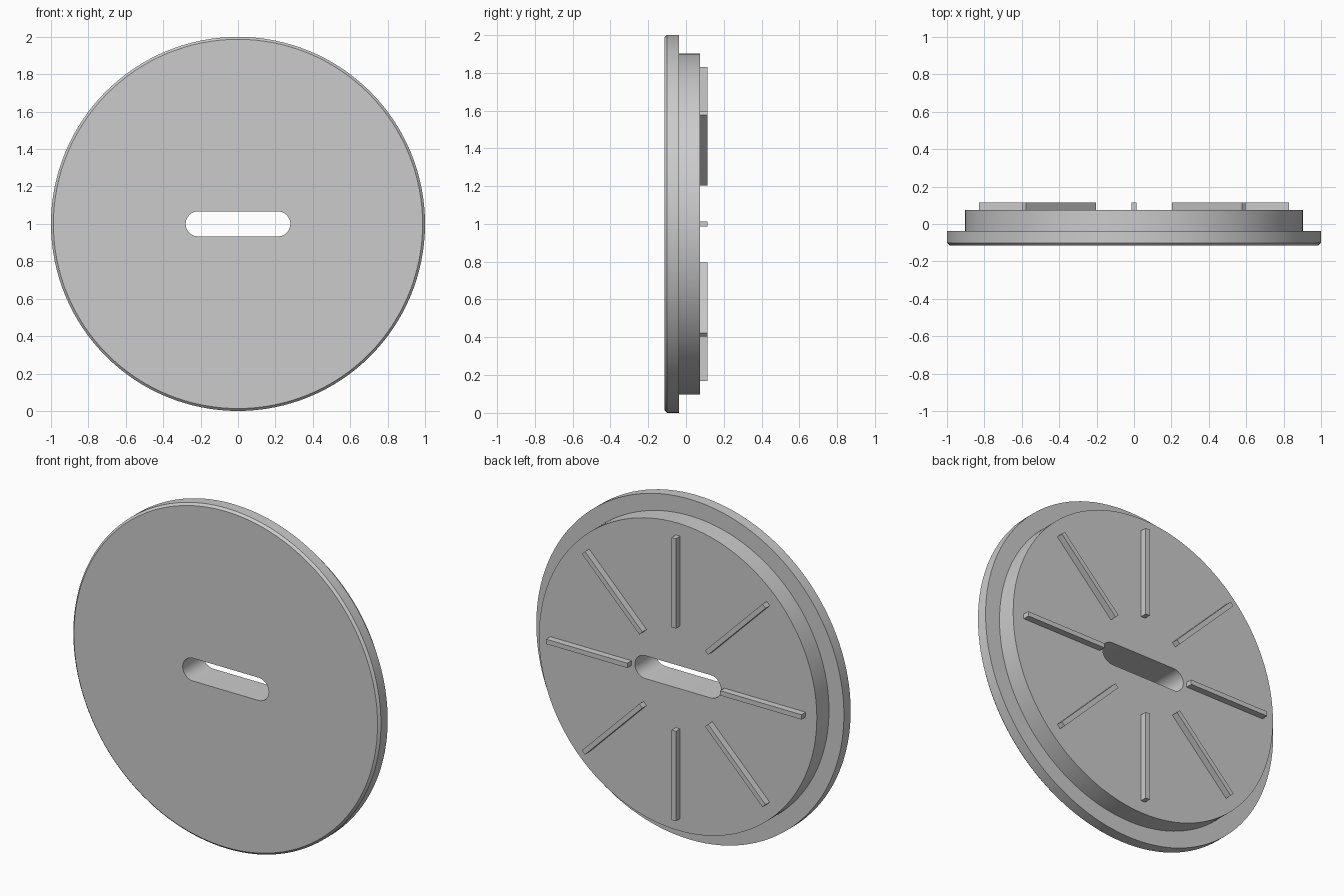
import bpy, bmesh
from math import pi, sin, cos
from mathutils import Matrix

if "Cube" in bpy.data.objects:
    bpy.data.objects.remove(bpy.data.objects["Cube"])

CZ = 1.0      # height of the disc centre
SEG = 128


def make_object(name, bm):
    bmesh.ops.recalc_face_normals(bm, faces=bm.faces)
    mesh = bpy.data.meshes.new(name)
    bm.to_mesh(mesh)
    bm.free()
    obj = bpy.data.objects.new(name, mesh)
    bpy.context.collection.objects.link(obj)
    return obj


def loft(name, rings):
    """Join equal-length rings of points and cap both ends."""
    bm = bmesh.new()
    loops = [[bm.verts.new(p) for p in ring] for ring in rings]
    n = len(loops[0])
    for a, b in zip(loops, loops[1:]):
        for i in range(n):
            j = (i + 1) % n
            bm.faces.new((a[i], a[j], b[j], b[i]))
    bm.faces.new(loops[0])
    bm.faces.new(loops[-1])
    return make_object(name, bm)


def circle(r, y):
    return [(r * cos(2 * pi * i / SEG), y, CZ + r * sin(2 * pi * i / SEG))
            for i in range(SEG)]


def slot(y, half=0.28, r=0.067, steps=16):
    pts = []
    for side, start in ((1, -pi / 2), (-1, pi / 2)):
        for i in range(steps + 1):
            a = start + pi * i / steps
            pts.append((side * (half - r) + r * cos(a), y, CZ + r * sin(a)))
    return pts


# stepped disc: chamfered flange in front, smaller plug behind
profile = [(0.987, -0.114), (1.0, -0.101), (1.0, -0.038),
           (0.903, -0.038), (0.903, 0.075)]
disc = loft("stepped_disc", [circle(r, y) for r, y in profile])

# slot through the centre
cutter = loft("slot_cutter", [slot(-0.3), slot(0.3)])
mod = disc.modifiers.new("slot", 'BOOLEAN')
mod.operation = 'DIFFERENCE'
mod.solver = 'EXACT'
mod.object = cutter
bpy.context.view_layer.objects.active = disc
disc.select_set(True)
cutter.select_set(False)
bpy.ops.object.modifier_apply(modifier=mod.name)
bpy.data.objects.remove(cutter)
bpy.ops.object.shade_smooth_by_angle(angle=pi / 6)

# eight radial ribs on the back
R0, R1, W, Y0, Y1 = 0.302, 0.83, 0.028, 0.073, 0.114
for k in range(8):
    bm = bmesh.new()
    bmesh.ops.create_cube(bm, size=1)
    place = (Matrix.Translation((0, 0, CZ)) @ Matrix.Rotation(k * pi / 4, 4, 'Y')
             @ Matrix.Translation(((R0 + R1) / 2, (Y0 + Y1) / 2, 0))
             @ Matrix.Diagonal((R1 - R0, Y1 - Y0, W, 1)))
    bm.transform(place)
    make_object(f"radial_rib_{k + 1}", bm)
